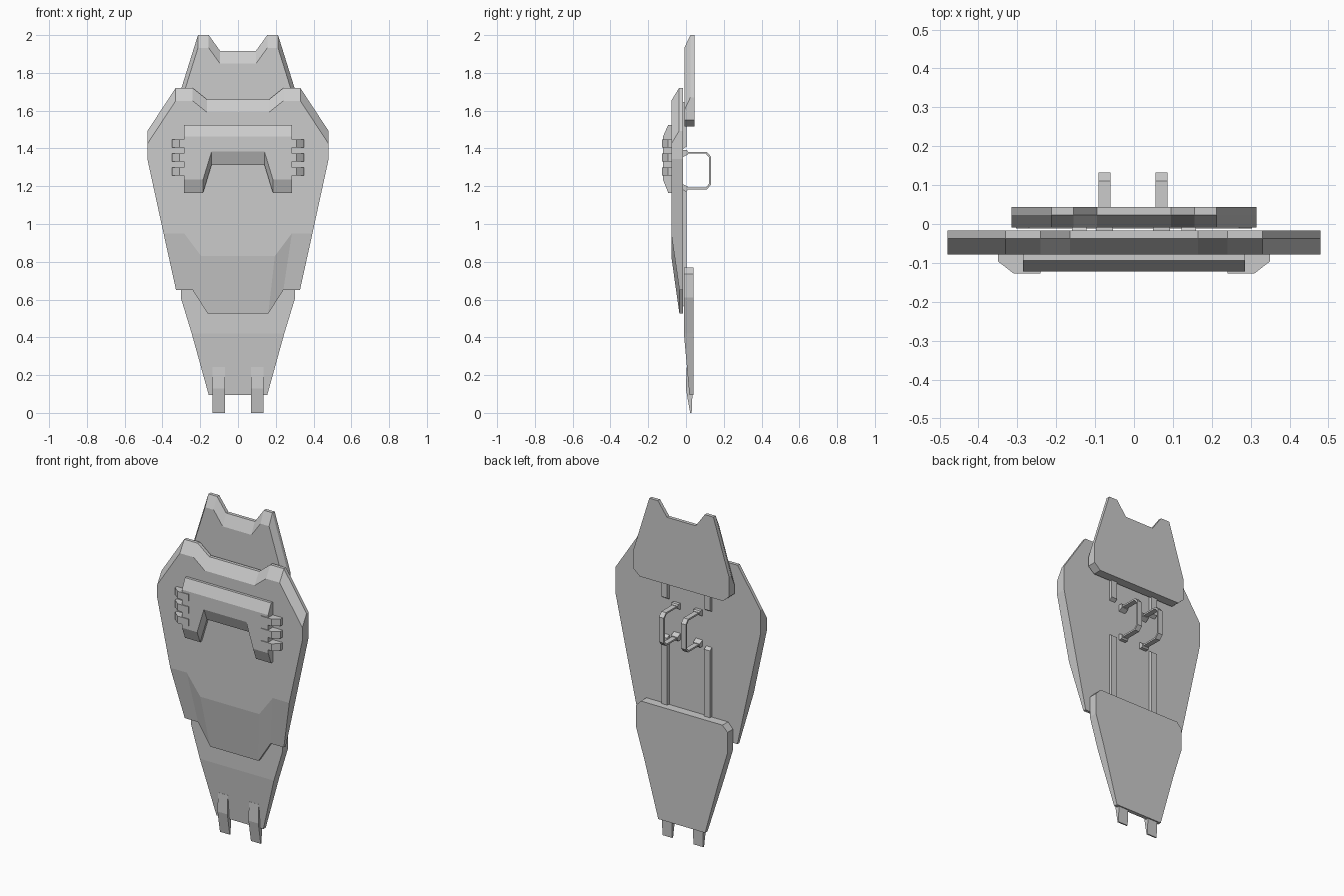
import bpy, bmesh

if "Cube" in bpy.data.objects:
    bpy.data.objects.remove(bpy.data.objects["Cube"])


def finish(name, bm):
    bmesh.ops.recalc_face_normals(bm, faces=bm.faces)
    me = bpy.data.meshes.new(name)
    bm.to_mesh(me)
    bm.free()
    ob = bpy.data.objects.new(name, me)
    bpy.context.collection.objects.link(ob)
    return ob


def shift(chain, dz):
    return [(x, z + dz) for x, z in chain]


def plate(name, y_back, y_front, top, top_in, y_top, sides, bot, bot_in, y_bot):
    """Symmetric armour plate. Half chains run from the centre outward (x, z);
    *_in chains lie on the front face, top/bot chains on the sloped-back rims."""
    bm = bmesh.new()

    def full(chain, y):
        pts = [(-x, z) for x, z in reversed(chain)] + list(chain)
        return [bm.verts.new((x, y, z)) for x, z in pts]

    T, T2 = full(top, y_top), full(top_in, y_front)
    B, B2 = full(bot, y_bot), full(bot_in, y_front)
    R = [bm.verts.new((x, y_front, z)) for x, z in sides]
    L = [bm.verts.new((-x, y_front, z)) for x, z in reversed(sides)]
    # front face and sloped rims
    bm.faces.new(T2 + R + B2[::-1] + L)
    for a, b in ((T, T2), (B, B2)):
        for i in range(len(a) - 1):
            bm.faces.new((a[i], a[i + 1], b[i + 1], b[i]))
    # edge walls and flat back
    ring = T + [T2[-1]] + R + [B2[-1]] + B[::-1] + [B2[0]] + L + [T2[0]]
    back = [bm.verts.new((v.co.x, y_back, v.co.z)) for v in ring]
    n = len(ring)
    for i in range(n):
        j = (i + 1) % n
        bm.faces.new((ring[i], ring[j], back[j], back[i]))
    bm.faces.new(back)
    return finish(name, bm)


def prism(name, pts, axis, a, b, mirror=False):
    """Extrude a profile: (y, z) along x, or (x, y) along z."""
    bm = bmesh.new()
    put = (lambda p, t: (t, p[0], p[1])) if axis == 'x' else (lambda p, t: (p[0], p[1], t))
    A = [bm.verts.new(put(p, a)) for p in pts]
    C = [bm.verts.new(put(p, b)) for p in pts]
    bm.faces.new(A)
    bm.faces.new(C)
    for i in range(len(pts)):
        j = (i + 1) % len(pts)
        bm.faces.new((A[i], A[j], C[j], C[i]))
    ob = finish(name, bm)
    if mirror:
        ob.modifiers.new("mirror", 'MIRROR')
    return ob


# Main shield plate
top = [(.165, 1.66), (.24, 1.72), (.33, 1.72), (.48, 1.492)]
plate("main_plate", -.017, -.078, top, shift(top, -.068), -.037, [(.48, 1.345)],
      [(.16, .525), (.24, .65), (.328, .65)],
      [(.195, .83), (.285, .95), (.394, .95)], -.035)

# Upper rear plate with notched crown
top = [(.095, 1.917), (.155, 2.0), (.212, 2.0), (.315, 1.67)]
plate("upper_plate", .044, -.009, top, shift(top, -.068), .023, [],
      [(.275, 1.515)], [(.315, 1.55)], -.009)

# Lower rear plate tapering to the foot
plate("lower_plate", .041, -.011, [(.27, .77)], [(.303, .735)], -.011, [(.303, .61)],
      [(.155, .095)], [(.245, .42)], .018)

# Raised crest on the front
top = [(.285, 1.525)]
bot = [(.14, 1.313), (.185, 1.165), (.285, 1.165)]
plate("front_crest", -.076, -.122, top, shift(top, -.062), -.094, [],
      bot, shift(bot, .07), -.094)

# Side tabs of the crest
for i, z in enumerate((1.427, 1.353, 1.279)):
    prism(f"crest_tab_{i + 1}", [(.24, -.076), (.35, -.076), (.35, -.096), (.31, -.127), (.24, -.127)],
          'z', z - .021, z + .021, True)

# Foot clips
prism("foot_clip", [(.004, .242), (-.001, .13), (.022, 0), (.03, 0), (.034, .1), (.03, .242)],
      'x', .07, .135, True)

# Rear rails, broken around the grips
for name, z0, z1 in (("lower_rail", .56, 1.185), ("upper_rail", 1.395, 1.65)):
    prism(name, [(-.02, z0), (.003, z0 + .015), (.003, z1 - .015), (-.02, z1)],
          'x', .122, .16, True)

# Rear grips with mounting feet
loop = [(-.02, 1.382), (.11, 1.382), (.132, 1.357), (.132, 1.208), (.11, 1.183), (-.02, 1.183),
        (-.02, 1.193), (.105, 1.193), (.122, 1.213), (.122, 1.352), (.105, 1.372), (-.02, 1.372)]
for side, cx in (("left", -.0755), ("right", .0705)):
    prism(f"grip_{side}", loop, 'x', cx - .0155, cx + .0155)
    for end, z, s in (("top", 1.392, -1), ("bottom", 1.173, 1)):
        prism(f"grip_foot_{side}_{end}",
              [(-.02, z), (.004, z), (.01, z + s * .008), (.01, z + s * .024), (-.02, z + s * .04)],
              'x', cx - .022, cx + .022)
